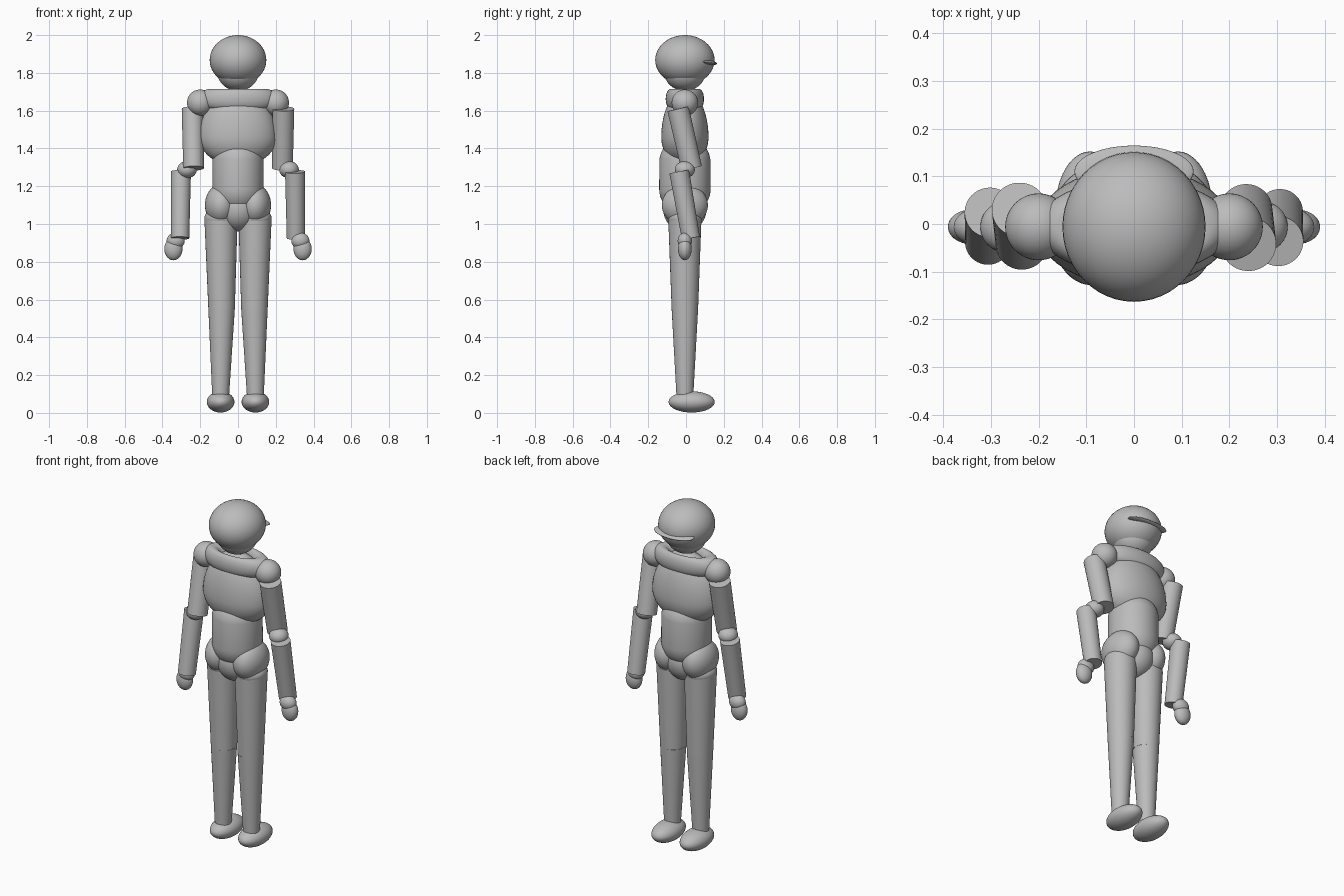
import bpy
import bmesh
from math import cos, pi, radians, sin
from mathutils import Vector

if "Cube" in bpy.data.objects:
    bpy.data.objects.remove(bpy.data.objects["Cube"], do_unlink=True)

grey = bpy.data.materials.new("plain_grey")
grey.use_nodes = True
colour = (0.5, 0.5, 0.5, 1)
grey.diffuse_color = colour
grey.node_tree.nodes["Principled BSDF"].inputs["Base Color"].default_value = colour
MID = -0.006  # depth of the body axis


def finish(obj, name):
    obj.name = name
    obj.data.materials.append(grey)
    bpy.ops.object.shade_smooth_by_angle(angle=radians(40))
    return obj


def ellipsoid(name, centre, radii, tilt=0):
    bpy.ops.mesh.primitive_uv_sphere_add(segments=48, ring_count=24, location=centre,
                                         rotation=(tilt, 0, 0))
    obj = bpy.context.object
    obj.scale = radii
    return finish(obj, name)


def limb(name, bottom, top, r_bottom, r_top):
    a, b = Vector(bottom), Vector(top)
    bpy.ops.mesh.primitive_cone_add(vertices=48, radius1=r_bottom, radius2=r_top,
                                    depth=(b - a).length, location=(a + b) / 2)
    obj = bpy.context.object
    obj.rotation_euler = (b - a).to_track_quat("Z", "Y").to_euler()
    return finish(obj, name)


def lathe(name, profile, centre):
    """Turn a list of (radius, height) points around the vertical axis."""
    bm = bmesh.new()
    verts = [bm.verts.new((r, 0, z)) for r, z in profile]
    edges = [bm.edges.new(pair) for pair in zip(verts, verts[1:])]
    bmesh.ops.spin(bm, geom=verts + edges, cent=(0, 0, 0), axis=(0, 0, 1),
                   angle=2 * pi, steps=48)
    bmesh.ops.remove_doubles(bm, verts=bm.verts, dist=0.0001)
    bmesh.ops.recalc_face_normals(bm, faces=bm.faces)
    mesh = bpy.data.meshes.new(name)
    bm.to_mesh(mesh)
    bm.free()
    obj = bpy.data.objects.new(name, mesh)
    obj.location = centre
    bpy.context.collection.objects.link(obj)
    bpy.ops.object.select_all(action="DESELECT")
    obj.select_set(True)
    bpy.context.view_layer.objects.active = obj
    return finish(obj, name)


# Head, jaw and brim
ellipsoid("head", (0, MID, 1.868), (0.15, 0.157, 0.132))
ellipsoid("jaw", (0, MID, 1.805), (0.11, 0.11, 0.1))
ellipsoid("brim", (0, 0.11, 1.857), (0.125, 0.055, 0.014), tilt=-0.15)

# Egg-shaped chest, flatter below its widest line
angles = [pi * i / 24 - pi / 2 for i in range(25)]
egg = [(0.205 * cos(a), sin(a) * (0.25 if a > 0 else 0.155)) for a in angles]
chest = lathe("chest", egg, (0, MID, 1.46))
chest.scale.y = 0.61

# Collar ring
bpy.ops.mesh.primitive_torus_add(major_segments=48, minor_segments=24, major_radius=0.15,
                                 minor_radius=0.053, location=(0, MID, 1.662))
collar = finish(bpy.context.object, "collar")
collar.scale.y = 0.5

# Capsule belly
capsule = [(0.136 * cos(a), 0.136 * sin(a) + (0.07 if a > 0 else -0.07)) for a in angles]
lathe("belly", capsule, (0, MID, 1.255))
ellipsoid("pelvis", (0, MID, 1.08), (0.11, 0.115, 0.12))

for side, s in (("left", 1), ("right", -1)):
    # Legs
    hip = (s * 0.09, MID, 1.09)
    knee = (s * 0.087, MID, 0.55)
    ankle = (s * 0.092, MID, 0.08)
    ellipsoid(side + "_hip", (s * 0.09, MID, 1.1), (0.085, 0.122, 0.11))
    ellipsoid(side + "_thigh_top", (s * 0.09, MID, 1.03), (0.088, 0.09, 0.06))
    limb(side + "_thigh", knee, (hip[0], MID, 1.03), 0.07, 0.088)
    limb(side + "_shin", ankle, knee, 0.044, 0.07)
    ellipsoid(side + "_foot", (s * 0.092, 0.03, 0.058), (0.073, 0.122, 0.056))

    # Arms swing opposite ways on the two sides
    ellipsoid(side + "_shoulder", (s * 0.2, MID, 1.642), (0.07, 0.07, 0.07))
    limb(side + "_upper_arm", (s * 0.235, MID + s * 0.036, 1.295),
         (s * 0.24, MID - s * 0.036, 1.61), 0.055, 0.058)
    ellipsoid(side + "_elbow", (s * 0.27, MID, 1.288), (0.052, 0.053, 0.045))
    limb(side + "_forearm", (s * 0.306, MID + s * 0.032, 0.925),
         (s * 0.302, MID - s * 0.03, 1.277), 0.048, 0.053)
    ellipsoid(side + "_wrist", (s * 0.33, MID, 0.911), (0.048, 0.038, 0.043))
    ellipsoid(side + "_hand", (s * 0.342, MID, 0.868), (0.048, 0.036, 0.06))
